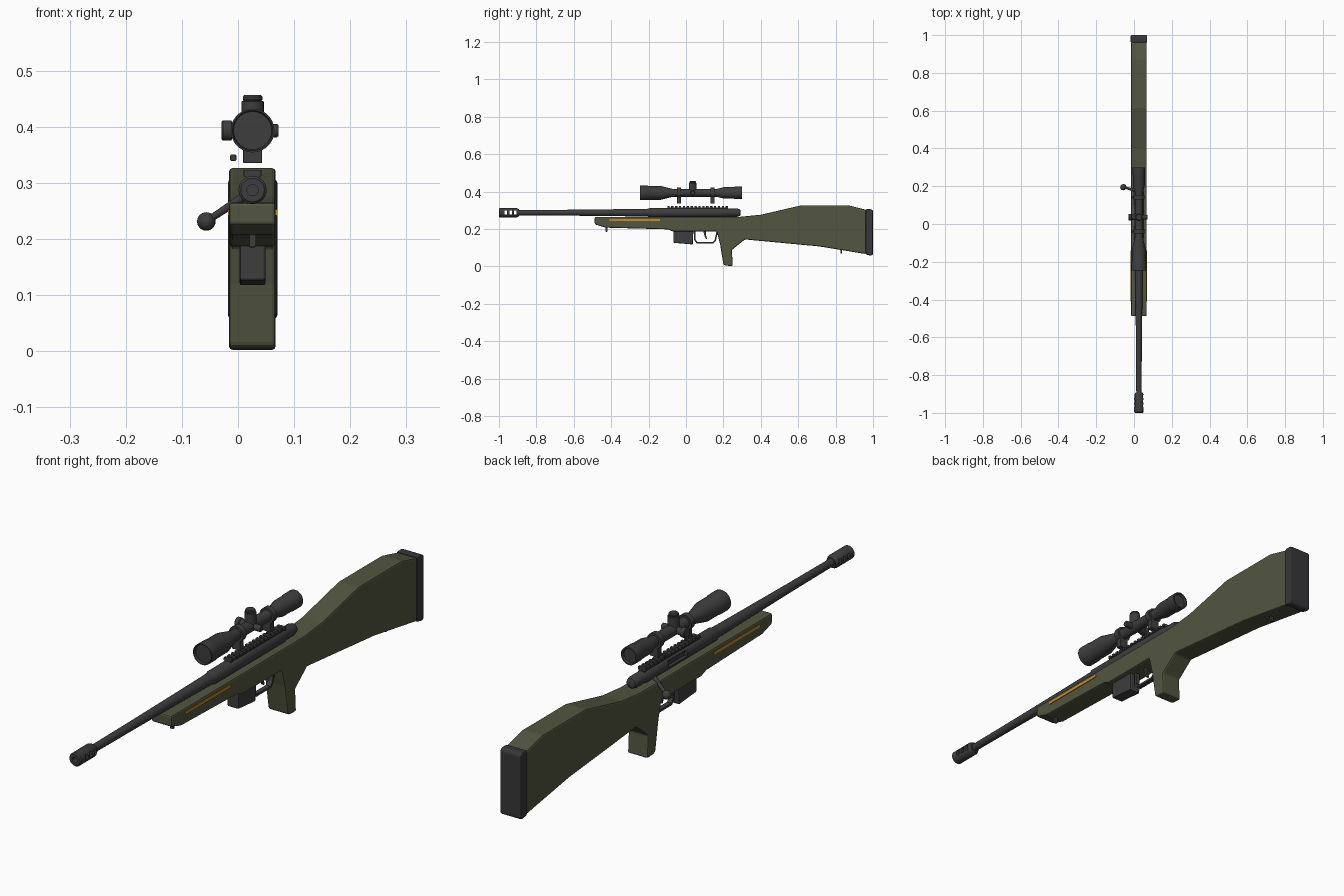
import bpy, bmesh, math
from mathutils import Vector, Matrix

if "Cube" in bpy.data.objects:
    bpy.data.objects.remove(bpy.data.objects["Cube"])

CX = 0.026      # centre plane of the rifle
BORE = 0.287    # barrel axis height
SCOPE = 0.393   # scope axis height


def material(name, rgb):
    m = bpy.data.materials.new(name)
    m.diffuse_color = (*rgb, 1)
    m.use_nodes = True
    m.node_tree.nodes["Principled BSDF"].inputs["Base Color"].default_value = m.diffuse_color
    return m


GREEN = material("olive_green", (0.085, 0.092, 0.052))
STEEL = material("dark_steel", (0.047, 0.047, 0.048))
RUBBER = material("black_rubber", (0.038, 0.038, 0.041))
ORANGE = material("orange", (0.60, 0.25, 0.02))


def finish(name, bm, mat, bevel=0, segments=2, smooth=False):
    bmesh.ops.recalc_face_normals(bm, faces=bm.faces)
    me = bpy.data.meshes.new(name)
    bm.to_mesh(me)
    bm.free()
    me.materials.append(mat)
    ob = bpy.data.objects.new(name, me)
    bpy.context.collection.objects.link(ob)
    if smooth:
        me.polygons.foreach_set("use_smooth", [True] * len(me.polygons))
        me.set_sharp_from_angle(angle=math.radians(32))
    if bevel:
        mod = ob.modifiers.new("bevel", "BEVEL")
        mod.width, mod.segments = bevel, segments
        mod.limit_method, mod.angle_limit = "ANGLE", math.radians(25)
    return ob


def box(name, x, y, z, mat, bevel=0):
    """Box from (min, max) pairs."""
    bm = bmesh.new()
    bmesh.ops.create_cube(bm, size=1)
    for v in bm.verts:
        v.co = [(a + b) / 2 + c * (b - a) for (a, b), c in zip((x, y, z), v.co)]
    return finish(name, bm, mat, bevel)


def slab(name, outline, x0, x1, mat, bevel=0):
    """Side outline of (y, z) points extruded across x."""
    bm = bmesh.new()
    face = bm.faces.new([bm.verts.new((x0, y, z)) for y, z in outline])
    new = bmesh.ops.extrude_face_region(bm, geom=[face])["geom"]
    for v in new:
        if isinstance(v, bmesh.types.BMVert):
            v.co.x = x1
    return finish(name, bm, mat, bevel)


def lathe(name, profile, start, axis, mat, n=28):
    """Spin (distance, radius) points around an axis from a start point."""
    bm = bmesh.new()
    rot = Vector(axis).to_track_quat("Z", "Y").to_matrix()
    rings = []
    for d, r in profile:
        rings.append([bm.verts.new(Vector(start) + rot @ Vector(
            (r * math.cos(2 * math.pi * i / n), r * math.sin(2 * math.pi * i / n), d)))
            for i in range(n)])
    for a, b in zip(rings, rings[1:]):
        for i in range(n):
            j = (i + 1) % n
            bm.faces.new((a[i], a[j], b[j], b[i]))
    bmesh.ops.remove_doubles(bm, verts=bm.verts, dist=1e-6)
    return finish(name, bm, mat, smooth=True)


def along_y(name, profile, z, mat):
    return lathe(name, profile, (CX, 0, z), (0, 1, 0), mat)


def cut(ob, cutter):
    mod = ob.modifiers.new("cut", "BOOLEAN")
    mod.object, mod.solver = cutter, "EXACT"
    bpy.context.view_layer.objects.active = ob
    bpy.ops.object.modifier_apply(modifier=mod.name)
    bpy.data.objects.remove(cutter)
    ob.data.set_sharp_from_angle(angle=math.radians(32))


# Stock with forend and pistol grip
slab("stock", [
    (-0.488, 0.265), (-0.488, 0.225), (-0.43, 0.207), (-0.10, 0.198), (-0.07, 0.187),
    (0.165, 0.187), (0.182, 0.12), (0.20, 0.010), (0.212, 0.004), (0.25, 0.002),
    (0.245, 0.088), (0.315, 0.144), (0.71, 0.107), (0.962, 0.066), (0.962, 0.303),
    (0.87, 0.326), (0.615, 0.326), (0.40, 0.276), (0.29, 0.265)],
    -0.016, 0.067, GREEN, 0.006)
# Butt pad
slab("butt_pad", [(0.960, 0.064), (0.990, 0.057), (1.0, 0.064), (1.0, 0.298),
                  (0.990, 0.306), (0.960, 0.306)], -0.018, 0.070, RUBBER, 0.006)
# Side stripes on the forend
box("right_stripe", (0.064, 0.070), (-0.41, -0.14), (0.242, 0.252), ORANGE)
box("left_stripe", (-0.018, -0.013), (-0.41, -0.14), (0.242, 0.252), ORANGE)

# Barrel, muzzle brake and receiver
along_y("barrel", [(-0.90, 0), (-0.90, 0.014), (-0.65, 0.0155), (-0.33, 0.019),
                   (-0.19, 0.021), (-0.19, 0)], BORE, STEEL)
brake = along_y("muzzle_brake", [
    (-0.955, 0), (-0.955, 0.010), (-1.0, 0.010), (-1.0, 0.021), (-0.996, 0.025),
    (-0.905, 0.025), (-0.893, 0.019), (-0.893, 0)], BORE, STEEL)
for y in (-0.963, -0.938, -0.913):
    cut(brake, box("slot_cutter", (CX - 0.1, CX + 0.1), (y - 0.007, y + 0.007),
                   (BORE - 0.010, BORE + 0.012), STEEL))
receiver = along_y("receiver", [
    (-0.21, 0), (-0.21, 0.020), (-0.19, 0.025), (0.215, 0.025), (0.225, 0.022),
    (0.275, 0.022), (0.288, 0.018), (0.292, 0.010), (0.292, 0)], BORE, STEEL)
cut(receiver, box("port_cutter", (CX - 0.04, CX - 0.012), (-0.01, 0.10),
                  (BORE - 0.006, BORE + 0.016), STEEL))

# Rail with cross teeth
box("rail_base", (CX - 0.012, CX + 0.012), (-0.10, 0.225), (0.303, 0.315), STEEL)
for i in range(16):
    y = -0.10 + i * 0.0208
    box("rail_tooth", (CX - 0.016, CX + 0.016), (y, y + 0.012), (0.311, 0.323), STEEL, 0.002)

# Bolt handle and knob
root, knob = Vector((CX - 0.01, 0.175, 0.279)), Vector((-0.0565, 0.195, 0.231))
reach = (knob - root).length
lathe("bolt_handle", [(0, 0), (0, 0.008), (reach, 0.006), (reach, 0)],
      root, knob - root, STEEL, 16)
bm = bmesh.new()
bmesh.ops.create_uvsphere(bm, u_segments=20, v_segments=12, radius=0.0165,
                          matrix=Matrix.Translation(knob))
finish("bolt_knob", bm, STEEL, smooth=True)

# Magazine, trigger and guard
slab("magazine", [(-0.068, 0.20), (-0.068, 0.126), (0.036, 0.117), (0.040, 0.20)],
     0.003, 0.049, STEEL, 0.004)
slab("trigger", [(0.092, 0.19), (0.098, 0.165), (0.108, 0.145), (0.114, 0.146),
                 (0.106, 0.168), (0.108, 0.19)], CX - 0.005, CX + 0.005, STEEL)
slab("trigger_guard", [
    (0.044, 0.19), (0.044, 0.140), (0.058, 0.121), (0.145, 0.121), (0.160, 0.137),
    (0.172, 0.19), (0.164, 0.19), (0.153, 0.141), (0.141, 0.129), (0.062, 0.129),
    (0.052, 0.143), (0.052, 0.19)], CX - 0.009, CX + 0.009, STEEL)

# Sling studs
for name, y, z0, z1 in (("front_sling_stud", -0.425, 0.185, 0.212),
                        ("rear_sling_stud", 0.83, 0.068, 0.095)):
    box(name, (CX - 0.0065, CX + 0.0065), (y - 0.005, y + 0.005), (z0, z1), STEEL, 0.002)

# Scope body with recessed lenses
along_y("scope_body", [
    (-0.238, 0), (-0.238, 0.034), (-0.247, 0.036), (-0.247, 0.039), (-0.205, 0.039),
    (-0.20, 0.037), (-0.135, 0.037), (-0.07, 0.021), (0.165, 0.021), (0.205, 0.031),
    (0.255, 0.031), (0.26, 0.033), (0.30, 0.033), (0.30, 0.028), (0.292, 0.026),
    (0.292, 0)], SCOPE, STEEL)
# Scope mounting rings, feet and clamp nuts
for y in (-0.038, 0.142):
    along_y("scope_ring", [(y - 0.011, 0.020), (y - 0.011, 0.029), (y + 0.011, 0.029),
                           (y + 0.011, 0.020)], SCOPE, STEEL)
    box("ring_foot", (CX - 0.017, CX + 0.017), (y - 0.011, y + 0.011),
        (0.335, 0.372), STEEL, 0.002)
    box("ring_nut", (-0.014, -0.003), (y - 0.006, y + 0.006), (0.339, 0.350), STEEL, 0.002)
# Adjustment turrets
hub = (CX, 0.036, SCOPE)
lathe("top_turret", [(0, 0), (0, 0.020), (0.052, 0.020), (0.053, 0.016), (0.055, 0.0175),
                     (0.060, 0.0175), (0.063, 0.015), (0.063, 0)], hub, (0, 0, 1), STEEL, 20)
lathe("left_turret", [(0, 0), (0, 0.014), (0.036, 0.014), (0.038, 0.018), (0.053, 0.018),
                      (0.055, 0.016), (0.055, 0)], hub, (-1, 0, 0), STEEL, 20)
lathe("right_turret", [(0, 0), (0, 0.012), (0.043, 0.012), (0.046, 0.010), (0.046, 0)],
      hub, (1, 0, 0), STEEL, 20)
